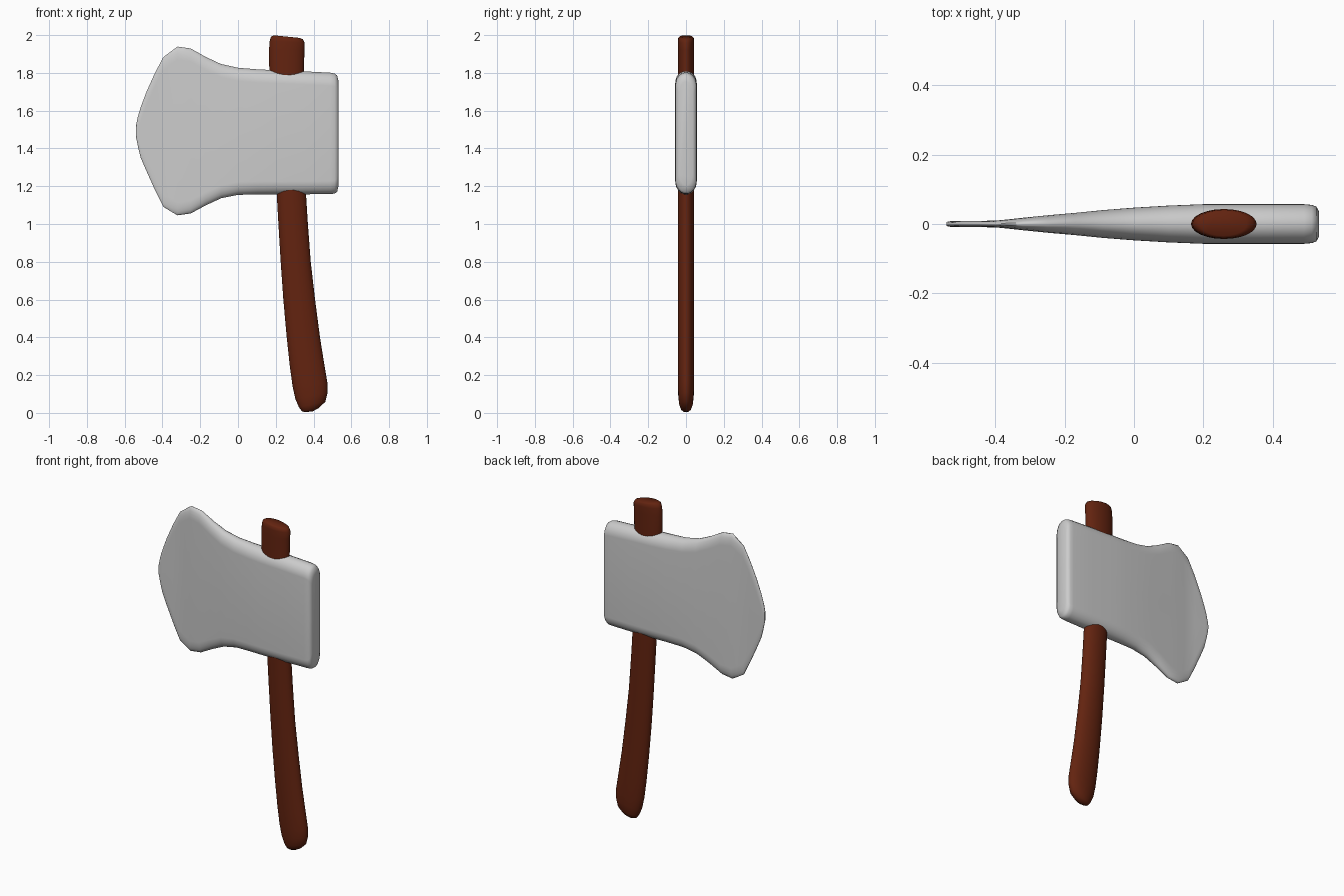
import bpy, bmesh, math

def material(name, rgb):
    m = bpy.data.materials.new(name)
    m.diffuse_color = (*rgb, 1)
    return m

def loft(name, rings, mat, angle):
    """Skin a list of equal-length point rings and cap both ends."""
    bm = bmesh.new()
    vs = [[bm.verts.new(p) for p in r] for r in rings]
    n = len(vs[0])
    for a, b in zip(vs, vs[1:]):
        for i in range(n):
            j = (i + 1) % n
            bm.faces.new((a[i], a[j], b[j], b[i]))
    bm.faces.new(vs[0])
    bm.faces.new(vs[-1])
    bmesh.ops.recalc_face_normals(bm, faces=bm.faces)
    me = bpy.data.meshes.new(name)
    bm.to_mesh(me)
    bm.free()
    ob = bpy.data.objects.new(name, me)
    bpy.context.collection.objects.link(ob)
    me.materials.append(mat)
    bpy.ops.object.select_all(action='DESELECT')
    ob.select_set(True)
    bpy.context.view_layer.objects.active = ob
    bpy.ops.object.shade_smooth_by_angle(angle=math.radians(angle))
    return ob

steel = material("grey steel", (0.60, 0.60, 0.60))
wood = material("dark red wood", (0.125, 0.017, 0.005))

# Axe head: x, bottom z, top z, half thickness
head = [
    (-0.540, 1.46, 1.52, 0.006), (-0.530, 1.41, 1.57, 0.008),
    (-0.515, 1.35, 1.62, 0.008), (-0.485, 1.28, 1.70, 0.009),
    (-0.440, 1.18, 1.80, 0.009), (-0.395, 1.09, 1.885, 0.010),
    (-0.355, 1.065, 1.915, 0.014), (-0.320, 1.045, 1.94, 0.018),
    (-0.250, 1.055, 1.93, 0.025), (-0.170, 1.098, 1.885, 0.032),
    (-0.090, 1.135, 1.848, 0.040), (0.000, 1.153, 1.828, 0.047),
    (0.100, 1.156, 1.820, 0.053), (0.200, 1.156, 1.815, 0.057),
    (0.350, 1.156, 1.809, 0.057), (0.490, 1.158, 1.802, 0.057),
    (0.512, 1.160, 1.797, 0.055), (0.525, 1.170, 1.787, 0.050),
    (0.533, 1.205, 1.755, 0.036),
]

def head_ring(x, zb, zt, h):
    # rounded top and bottom rims with flat cheeks between
    rim = min(0.07, (zt - zb) / 2.5)
    half = [(h * math.sin(a), zt - rim + rim * math.cos(a))
            for a in [math.radians(d) for d in (10, 28, 46, 64, 80, 90)]]
    half += [(h, zb + (zt - zb) * 0.5)]
    half += [(y, zb + zt - z) for y, z in reversed(half[:-1])]
    return [(x, y, z) for y, z in half] + [(x, -y, z) for y, z in reversed(half)]

loft("axe_head", [head_ring(*s) for s in head], steel, 50)

# Handle: z, left x, right x, half depth, tilt
handle = [
    (0.006, 0.355, 0.395, 0.012, 0.1), (0.018, 0.338, 0.430, 0.026, 0.2),
    (0.045, 0.322, 0.462, 0.036, 0.2), (0.09, 0.304, 0.474, 0.041, 0.2),
    (0.15, 0.289, 0.473, 0.043, 0.1), (0.25, 0.274, 0.458, 0.043, 0),
    (0.40, 0.258, 0.434, 0.043, 0), (0.60, 0.240, 0.408, 0.043, 0),
    (0.80, 0.226, 0.385, 0.043, 0), (1.00, 0.214, 0.370, 0.043, 0),
    (1.16, 0.205, 0.360, 0.043, 0), (1.50, 0.185, 0.352, 0.043, 0),
    (1.80, 0.166, 0.348, 0.043, 0), (1.92, 0.164, 0.352, 0.043, 0),
    (1.965, 0.168, 0.353, 0.043, -0.05), (1.985, 0.175, 0.343, 0.041, -0.08),
    (1.992, 0.190, 0.325, 0.034, -0.1),
]

def handle_ring(z, xl, xr, h, tilt, n=24):
    cx, r = (xl + xr) / 2, (xr - xl) / 2
    return [(cx + r * math.cos(a), h * math.sin(a), z + tilt * r * math.cos(a))
            for a in [2 * math.pi * i / n for i in range(n)]]

loft("handle", [handle_ring(*s) for s in handle], wood, 60)
